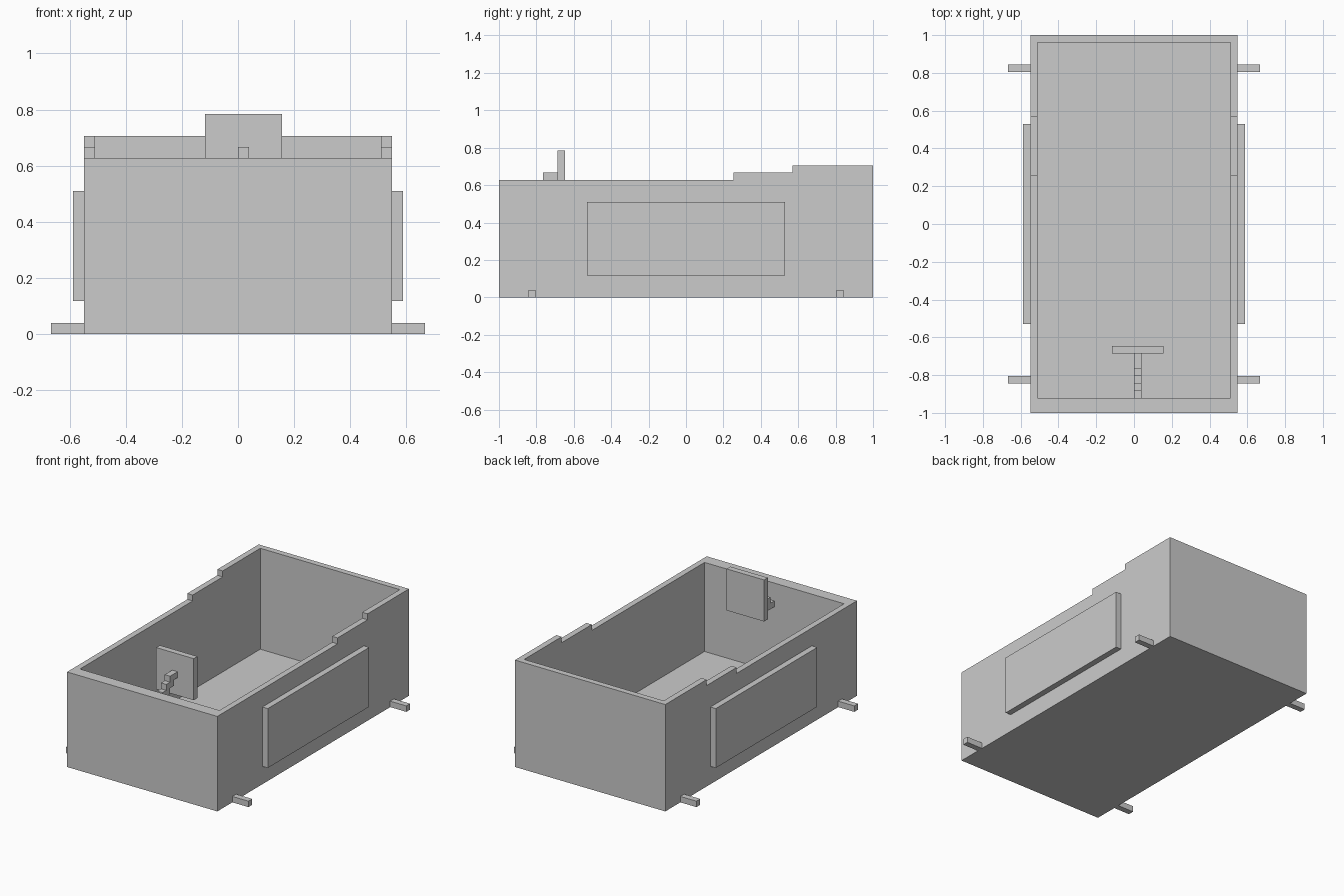
import bpy, bmesh

if "Cube" in bpy.data.objects:
    bpy.data.objects.remove(bpy.data.objects["Cube"])

U = 2 / 51  # block unit: the body is 51 units long


def finish(name, bm):
    bmesh.ops.recalc_face_normals(bm, faces=bm.faces[:])
    mesh = bpy.data.meshes.new(name)
    bm.to_mesh(mesh)
    bm.free()
    obj = bpy.data.objects.new(name, mesh)
    bpy.context.collection.objects.link(obj)
    return obj


def extrude_side(name, profile, x0, x1):
    """Extrude a (y, z) outline along x; everything in block units."""
    bm = bmesh.new()
    face = bm.faces.new([bm.verts.new((x0 * U, y * U - 1, z * U)) for y, z in profile])
    ext = bmesh.ops.extrude_face_region(bm, geom=[face])["geom"]
    verts = [v for v in ext if isinstance(v, bmesh.types.BMVert)]
    bmesh.ops.translate(bm, verts=verts, vec=((x1 - x0) * U, 0, 0))
    return finish(name, bm)


def box(name, x, y, z):
    return extrude_side(name, [(y[0], z[0]), (y[1], z[0]), (y[1], z[1]), (y[0], z[1])], *x)


# Open tub with a rim stepping up to the rear
body = extrude_side("body_tub", [(0, 0), (51, 0), (51, 18), (40, 18), (40, 17),
                                 (32, 17), (32, 16), (0, 16)], -14, 14)
cutter = box("tub_cutter", (-13, 13), (2, 50), (1, 25))
cutter.hide_render = True
cut = body.modifiers.new("hollow", 'BOOLEAN')
cut.operation = 'DIFFERENCE'
cut.solver = 'EXACT'
cut.object = cutter
bpy.context.view_layer.objects.active = body
bpy.ops.object.modifier_apply(modifier=cut.name)
bpy.data.objects.remove(cutter)

# Side panels and axle stubs
for side, s in (("left", -1), ("right", 1)):
    box(f"{side}_side_panel", sorted((14 * s, 15 * s)), (12, 39), (3, 13))
    for end, y in (("front", 4), ("rear", 46)):
        box(f"{side}_{end}_axle_stub", sorted((14 * s, 17 * s)), (y, y + 1), (0, 1))

# Square steering wheel
box("steering_wheel", (-3, 4), (8, 9), (13, 20))

# Stepped steering column running down to the front wall
front = [(8, 17), (6, 17)]
under = [(8, 16)]
for i in range(4):
    front += [(6 - i, 16 - i), (5 - i, 16 - i)]
    under += [(7 - i, 16 - i), (7 - i, 15 - i)]
front.append((2, 12))
extrude_side("steering_column", front + under[::-1], 0, 1)
